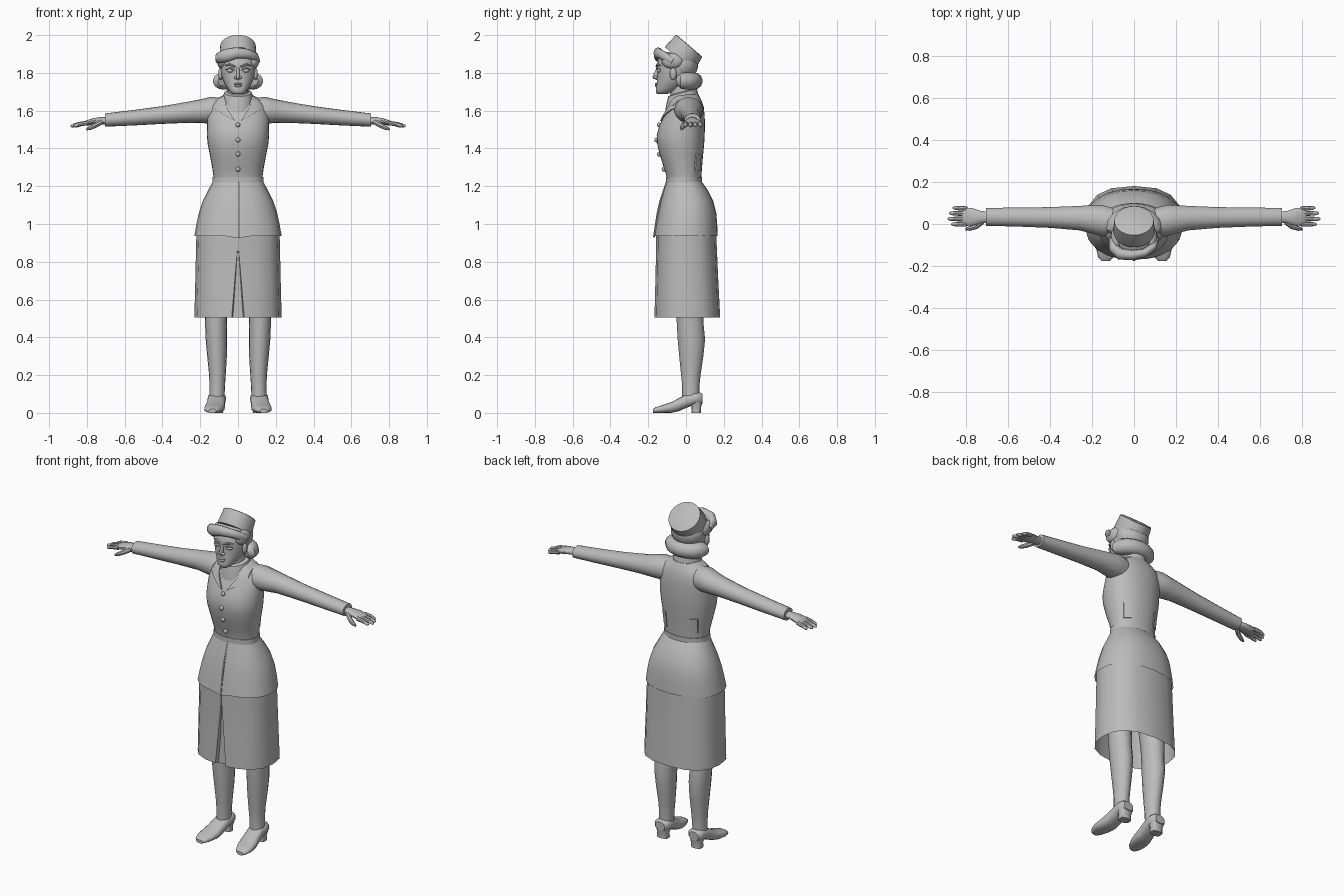
import bpy, bmesh, math
from mathutils import Vector
from mathutils.bvhtree import BVHTree

GREY = bpy.data.materials.new("plain_grey")
GREY.diffuse_color = (0.5, 0.5, 0.5, 1)
TAU = math.tau


def finish(name, bm, angle=40):
    bmesh.ops.recalc_face_normals(bm, faces=bm.faces)
    me = bpy.data.meshes.new(name)
    bm.to_mesh(me)
    bm.free()
    me.materials.append(GREY)
    ob = bpy.data.objects.new(name, me)
    bpy.context.collection.objects.link(ob)
    bpy.ops.object.select_all(action='DESELECT')
    ob.select_set(True)
    bpy.context.view_layer.objects.active = ob
    bpy.ops.object.shade_smooth_by_angle(angle=math.radians(angle))
    return ob


def ring(c, u, v, n=20, e=2.0):
    """Superellipse around c with half-axes u and v."""
    c, u, v = Vector(c), Vector(u), Vector(v)
    sp = lambda t: math.copysign(abs(t) ** (2 / e), t)
    return [c + u * sp(math.sin(TAU * i / n)) - v * sp(math.cos(TAU * i / n)) for i in range(n)]


def flat(z, rx, yf, yb, cx=0, n=20, e=2.0):
    """Horizontal section from its half width, front and back."""
    return ring((cx, (yf + yb) / 2, z), (rx, 0, 0), (0, (yb - yf) / 2, 0), n, e)


def loft(name, rings, start=True, end=True, angle=40):
    bm = bmesh.new()
    vs = [[bm.verts.new(p) for p in r] for r in rings]
    n = len(vs[0])
    for a, b in zip(vs, vs[1:]):
        for i in range(n):
            j = (i + 1) % n
            bm.faces.new((a[i], a[j], b[j], b[i]))
    if start:
        bm.faces.new(vs[0])
    if end:
        bm.faces.new(vs[-1])
    return finish(name, bm, angle)


def tube(name, pts, radii, n=10, flatten=1.0):
    """Round tube through points, tapering by the radii."""
    pts = [Vector(p) for p in pts]
    rings = []
    for i, p in enumerate(pts):
        t = (pts[min(i + 1, len(pts) - 1)] - pts[max(i - 1, 0)]).normalized()
        ref = Vector((0, 0, 1)) if abs(t.z) < 0.9 else Vector((0, 1, 0))
        s = t.cross(ref).normalized()
        rings.append(ring(p, s * radii[i] * flatten, s.cross(t) * radii[i], n))
    return loft(name, rings)


def ball(name, c, s, seg=14, rot=None):
    bm = bmesh.new()
    bmesh.ops.create_uvsphere(bm, u_segments=seg, v_segments=seg // 2 + 1, radius=1)
    for v in bm.verts:
        v.co = Vector(c) + Vector((v.co.x * s[0], v.co.y * s[1], v.co.z * s[2]))
    return finish(name, bm, 60)


def plate(name, target, corners, front=True, lift=0.006, n=6):
    """Four-cornered (x, z) cloth plate laid on a target surface."""
    tree = BVHTree.FromObject(target, bpy.context.evaluated_depsgraph_get())
    d = 1 if front else -1
    a, b, c, e = [Vector(p) for p in corners]
    bm = bmesh.new()
    grid = []
    for i in range(n + 1):
        row = []
        for j in range(n + 1):
            s, t = i / n, j / n
            p = (a * (1 - s) + b * s) * (1 - t) + (e * (1 - s) + c * s) * t
            hit = tree.ray_cast(Vector((p.x, -d, p.y)), Vector((0, d, 0)))[0]
            y = hit.y if hit else 0
            row.append((bm.verts.new((p.x, y - d * lift, p.y)), bm.verts.new((p.x, y + d * .003, p.y))))
        grid.append(row)
    for i in range(n):
        for j in range(n):
            for k in (0, 1):
                bm.faces.new([grid[i + x][j + y][k] for x, y in ((0, 0), (1, 0), (1, 1), (0, 1))])
    edge = [grid[i][0] for i in range(n)] + [grid[n][j] for j in range(n)] + \
           [grid[i][n] for i in range(n, 0, -1)] + [grid[0][j] for j in range(n, 0, -1)]
    for p, q in zip(edge, edge[1:] + edge[:1]):
        bm.faces.new((p[0], q[0], q[1], p[1]))
    return finish(name, bm)


# Jacket: bodice, belt and flared lower part
bodice = loft("jacket_bodice", [flat(z, w, f, b, n=32, e=2.2) for z, w, f, b in (
    (1.22, .128, -.10, .08), (1.26, .131, -.105, .082), (1.30, .137, -.118, .085), (1.36, .148, -.137, .09),
    (1.42, .160, -.152, .096), (1.47, .165, -.155, .099), (1.52, .164, -.142, .10), (1.57, .165, -.118, .099),
    (1.62, .155, -.093, .094), (1.655, .125, -.072, .082), (1.685, .075, -.055, .066))])
loft("belt", [flat(z, w, -.107, .085, n=32, e=2.2) for z, w in ((1.22, .136), (1.25, .135))])
peplum = [flat(z, w, f, b, n=24, e=2.3) for z, w, f, b in (
    (1.225, .134, -.104, .083), (1.18, .157, -.118, .115), (1.12, .187, -.135, .145), (1.06, .207, -.148, .16),
    (1.0, .22, -.159, .165), (.937, .231, -.170, .168))]
peplum[-1][0].z -= .012
loft("jacket_skirt", peplum, end=False)
tube("jacket_front_seam", [(.004, -.103, 1.22), (.004, -.136, 1.12), (.004, -.150, 1.06), (.004, -.17, .93)], [.005] * 4, 6)
for z, y in ((1.525, -.143), (1.445, -.157), (1.37, -.142), (1.29, -.118)):
    ball("button", (0, y, z), (.013, .011, .013), 10)

# Skirt with a pleat set into the front
skirt = []
for z, w, f, b in ((.96, .220, -.158, .16), (.88, .222, -.158, .163), (.7, .226, -.162, .171), (.505, .231, -.167, .181)):
    r = flat(z, w, f, b, n=16, e=2.5)
    h = max(.002, .034 * (.9 - z) / .4)
    dip = .02 if z < .85 else .004
    skirt.append([Vector((x, f + d, z)) for x, d in ((-h, 0), (-h * .8, dip), (h * .8, dip), (h, 0))] + r[1:])
loft("skirt", skirt, end=False, angle=35)

# Neck, scarf and standing collar
loft("neck", [flat(z, w, f, b) for z, w, f, b in ((1.64, .062, -.075, .055), (1.70, .055, -.085, .05), (1.78, .055, -.08, .05))])
loft("scarf", [ring((0, y, z), (w, 0, 0), (0, d, t), 20) for w, y, z, d, t in (
    (.085, -.022, 1.625, .088, .03), (.083, -.02, 1.66, .085, .028), (.074, -.018, 1.695, .076, .02), (.062, -.018, 1.70, .06, .015))])

for s in (-1, 1):
    # Collar lapels and back pocket plates
    plate("lapel", bodice, [(s * .015, 1.545), (s * .065, 1.625), (s * .075, 1.68), (s * .148, 1.622)], lift=.009)
    plate("collar_tip", bodice, [(s * .06, 1.635), (s * .075, 1.68), (s * .115, 1.66), (s * .118, 1.625)], lift=.014)
    plate("back_pocket", bodice, [(s * .075, 1.28), (s * .112, 1.28), (s * .118, 1.37), (s * .08, 1.37)], False)
    # Sleeve
    loft("sleeve", [ring((s * x, y, z), (0, ry, 0), (0, 0, rz), 18) for x, y, z, ry, rz in (
        (.09, .012, 1.60, .062, .07), (.15, .015, 1.602, .076, .07), (.19, .021, 1.598, .07, .064), (.26, .028, 1.592, .059, .056),
        (.40, .031, 1.577, .050, .047), (.55, .033, 1.563, .046, .041), (.705, .034, 1.55, .043, .035), (.705, .034, 1.55, .034, .026))])
    # Hand, fingers and thumb
    loft("palm", [ring((s * x, y, z), (0, ry, 0), (0, 0, rz), 14) for x, y, z, ry, rz in (
        (.69, .033, 1.546, .026, .02), (.73, .033, 1.547, .03, .019), (.77, .034, 1.542, .043, .017),
        (.81, .035, 1.533, .045, .013), (.82, .035, 1.531, .04, .008))])
    for y, tip in ((.072, .862), (.048, .88), (.023, .887), (-.001, .87)):
        m = (tip + .80) / 2
        tube("finger", [(s * .795, y, 1.535), (s * m, y * 1.05, 1.529), (s * (tip - .008), y * 1.07, 1.52), (s * tip, y * 1.07, 1.517)],
             [.012, .011, .009, .004], 8)
    tube("thumb", [(s * .725, .012, 1.54), (s * .755, -.012, 1.523), (s * .785, -.022, 1.508), (s * .802, -.025, 1.5)],
         [.015, .014, .011, .005], 8)
    # Leg
    loft("leg", [flat(z, w, f, b, s * cx, 16) for z, w, f, b, cx in (
        (.07, .04, -.02, .07, .112), (.14, .041, -.02, .071, .110), (.20, .044, -.026, .077, .109), (.30, .052, -.036, .092, .111),
        (.39, .057, -.044, .101, .114), (.46, .058, -.048, .094, .116), (.55, .061, -.053, .09, .117), (.75, .08, -.07, .09, .115))])
    # Shoe and heel
    loft("shoe", [ring((s * cx, y, (t + b) / 2), (w, 0, 0), (0, 0, (t - b) / 2), 16, 2.6) for y, cx, w, t, b in (
        (-.175, .135, .02, .02, 0), (-.16, .134, .036, .03, 0), (-.125, .130, .049, .041, 0), (-.08, .123, .053, .056, 0),
        (-.04, .118, .049, .077, .008), (0, .114, .047, .098, .026), (.045, .112, .049, .108, .043), (.075, .112, .044, .108, .048),
        (.088, .112, .03, .10, .05))])
    loft("shoe_heel", [flat(z, w, f, b, s * .112, 12, 3) for z, w, f, b in (
        (0, .034, .028, .08), (.03, .033, .03, .08), (.06, .042, .02, .087))])
    # Eye, brow, ear
    ball("eye", (s * .04, -.142, 1.812), (.021, .012, .010))
    tube("eyelid", [(s * .017, -.152, 1.815), (s * .04, -.152, 1.825), (s * .064, -.136, 1.818)], [.003, .005, .002], 6)
    tube("brow", [(s * .016, -.156, 1.833), (s * .045, -.151, 1.845), (s * .07, -.132, 1.838)], [.005, .006, .002], 6)
    ball("nostril", (s * .012, -.161, 1.775), (.009, .011, .008), 10)
    ball("ear", (s * .093, -.068, 1.795), (.012, .018, .032))
    # Side hair swept back from the temple
    ball("temple_hair", (s * .083, -.07, 1.863), (.029, .06, .042))

# Head, nose and mouth
loft("head", [flat(z, w, f, b, n=24, e=2.2) for z, w, f, b in (
    (1.688, .025, -.153, -.10), (1.698, .042, -.16, -.07), (1.715, .054, -.16, -.04), (1.74, .070, -.155, -.01), (1.77, .083, -.154, .02),
    (1.80, .091, -.152, .04), (1.83, .095, -.154, .05), (1.87, .095, -.15, .05), (1.91, .08, -.12, .04))], angle=60)
loft("nose", [flat(z, w, f, -.13, n=10) for z, w, f in (
    (1.763, .006, -.158), (1.77, .012, -.173), (1.779, .011, -.178), (1.80, .008, -.169), (1.828, .010, -.156))], angle=60)
ball("upper_lip", (0, -.154, 1.742), (.023, .011, .006), 12)
ball("lower_lip", (0, -.153, 1.731), (.019, .012, .007), 12)

# Hair: cap, forehead roll and rolled curl round the nape
ball("hair_cap", (0, -.02, 1.845), (.1, .085, .085), 20)
tube("forehead_roll", [(-.105, -.07, 1.865), (-.098, -.115, 1.88), (-.065, -.143, 1.892), (-.01, -.148, 1.905), (.05, -.138, 1.902),
                       (.09, -.11, 1.885), (.106, -.07, 1.86)], [.018, .03, .035, .03, .025, .024, .015], 12, .8)
tube("nape_curl", [(x * math.sin(a), -.025 + .068 * max(0, math.cos(a)) - .02 * max(0, -math.cos(a) * 2), 1.757) for x, a in
                   [(.092, math.radians(d)) for d in range(-115, 116, 23)]],
     [.025, .041] + [.045] * 7 + [.041, .025], 14)

# Tilted flat-topped hat
loft("hat", [ring((0, y, z), (w, 0, 0), (0, d * .762, -d * .648), 28) for w, y, z, d in (
    (.098, -.036, 1.872, .098), (.099, -.03, 1.88, .1), (.094, .016, 1.942, .091), (.088, .018, 1.944, .085))])
